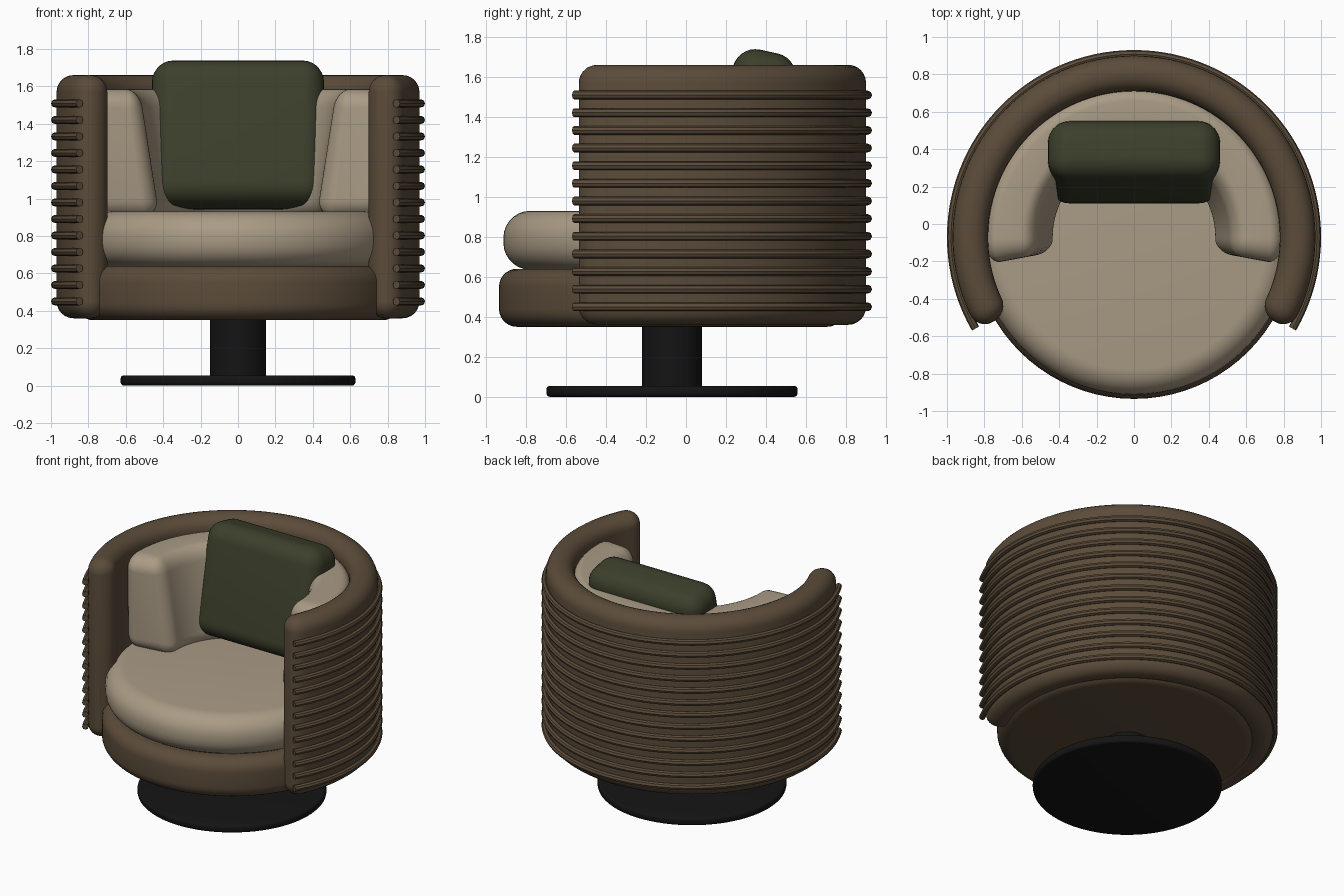
import bpy, bmesh
from math import sin, cos, pi, radians, sqrt

if "Cube" in bpy.data.objects:
    bpy.data.objects.remove(bpy.data.objects["Cube"])

CY = -0.07  # shared axis of all round parts


def material(name, rgb):
    m = bpy.data.materials.new(name)
    m.diffuse_color = (*rgb, 1)
    m.use_nodes = True
    m.node_tree.nodes["Principled BSDF"].inputs["Base Color"].default_value = m.diffuse_color
    return m


BROWN = material("brown_fabric", (0.105, 0.072, 0.042))
BEIGE = material("beige_fabric", (0.40, 0.33, 0.235))
GREEN = material("green_fabric", (0.045, 0.05, 0.024))
BLACK = material("black_metal", (0.007, 0.007, 0.007))


def finish(name, bm, mat, loc=(0, CY, 0), angle=40):
    bmesh.ops.recalc_face_normals(bm, faces=bm.faces)
    me = bpy.data.meshes.new(name)
    bm.to_mesh(me)
    bm.free()
    me.materials.append(mat)
    ob = bpy.data.objects.new(name, me)
    bpy.context.collection.objects.link(ob)
    ob.location = loc
    bpy.ops.object.select_all(action='DESELECT')
    ob.select_set(True)
    bpy.context.view_layer.objects.active = ob
    bpy.ops.object.shade_smooth_by_angle(angle=radians(angle))
    return ob


def rounded_rect(r0, r1, z0, z1, rad, n):
    pts = []
    for k, (cr, cz) in enumerate([(r1 - rad, z1 - rad), (r0 + rad, z1 - rad),
                                  (r0 + rad, z0 + rad), (r1 - rad, z0 + rad)]):
        for i in range(n + 1):
            a = pi / 2 * (k + i / n)
            pts.append((cr + rad * cos(a), cz + rad * sin(a)))
    return pts


def arc_sweep(name, r0, r1, z0, z1, rad, below, mat, n=6, steps=80, round_ends=True, taper=0):
    """Rounded section swept round the back, ending `below` degrees past the sides."""
    a0, a1 = -radians(below), pi + radians(below)
    ends = []  # (angle setback, section inset) of the rounded ends
    if round_ends:
        for i in range(n):
            t = pi / 2 * i / n
            ends.append((rad * (1 - cos(t)) / ((r0 + r1) / 2), rad * (1 - sin(t)) * 0.98))
        ends.append((rad / ((r0 + r1) / 2), 0))
    else:
        ends.append((0, 0))
    s = ends[-1][0]
    stations = [(a0 + b, d) for b, d in ends]
    stations += [(a0 + s + (a1 - a0 - 2 * s) * i / steps, 0) for i in range(1, steps)]
    stations += [(a1 - b, d) for b, d in reversed(ends)]
    bm = bmesh.new()
    rings = []
    for a, d in stations:
        ring = []
        for r, z in rounded_rect(r0 + d, r1 - d, z0 + d, z1 - d, rad - d, n if rad > 0.03 else 2):
            r = r1 - (r1 - r) * (1 - taper * (z - z0) / (z1 - z0))
            ring.append(bm.verts.new((r * cos(a), r * sin(a), z)))
        rings.append(ring)
    for p, q in zip(rings, rings[1:]):
        for i in range(len(p)):
            j = (i + 1) % len(p)
            bm.faces.new((p[i], p[j], q[j], q[i]))
    bm.faces.new(rings[0])
    bm.faces.new(rings[-1])
    bmesh.ops.remove_doubles(bm, verts=bm.verts, dist=1e-5)
    return finish(name, bm, mat)


def disc(name, R, z0, z1, rad, mat, n=7, sides=80):
    bm = bmesh.new()
    prof = []
    for cz, start in ((z0 + rad, -pi / 2), (z1 - rad, 0)):
        for i in range(n + 1):
            a = start + pi / 2 * i / n
            prof.append((R - rad + rad * cos(a), cz + rad * sin(a)))
    rings = [[bm.verts.new((r * cos(2 * pi * k / sides), r * sin(2 * pi * k / sides), z))
              for k in range(sides)] for r, z in prof]
    for p, q in zip(rings, rings[1:]):
        for i in range(sides):
            j = (i + 1) % sides
            bm.faces.new((p[i], p[j], q[j], q[i]))
    bm.faces.new(rings[0])
    bm.faces.new(rings[-1])
    return finish(name, bm, mat)


# swivel base
disc("base_plate", 0.628, 0, 0.055, 0.018, BLACK, n=3)
disc("base_column", 0.15, 0.04, 0.37, 0.005, BLACK, n=1, sides=48)

# seat frame and cushion
disc("seat_frame", 0.865, 0.35, 0.64, 0.09, BROWN)
disc("seat_cushion", 0.843, 0.635, 0.93, 0.135, BEIGE)

# curved shell with piping ribs
arc_sweep("back_shell", 0.78, 0.97, 0.36, 1.66, 0.09, 31, BROWN)
for i in range(13):
    z = 0.45 + i * 0.0882
    arc_sweep(f"shell_rib_{i + 1:02d}", 0.956, 1.0, z - 0.022, z + 0.022, 0.022, 30,
              BROWN, round_ends=False)

# inner back cushion, thinner at the top
arc_sweep("back_cushion", 0.42, 0.80, 0.90, 1.585, 0.10, 10.5, BEIGE, n=7, taper=0.28)

# leaning throw pillow
bm = bmesh.new()
bmesh.ops.create_cube(bm, size=1)
bmesh.ops.scale(bm, vec=(0.92, 0.32, 0.79), verts=bm.verts)
bmesh.ops.bevel(bm, geom=bm.edges[:], offset=0.115, segments=7, profile=0.5, affect='EDGES')
pillow = finish("throw_pillow", bm, GREEN, (0, 0.33, 1.34))
pillow.rotation_euler.x = radians(-12.5)
